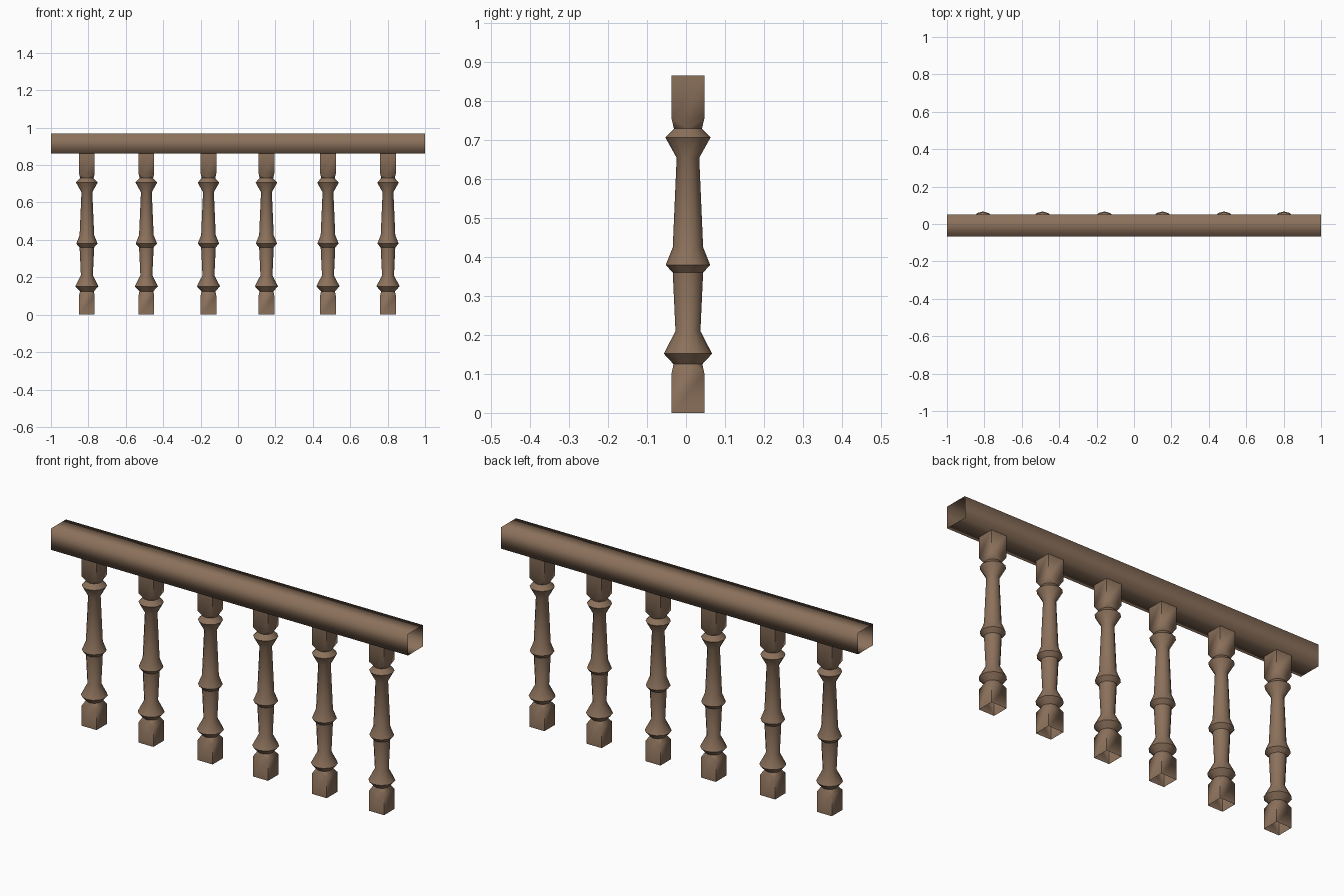
import bpy, bmesh, math

if "Cube" in bpy.data.objects:
    bpy.data.objects.remove(bpy.data.objects["Cube"])

wood = bpy.data.materials.new("brown wood")
wood.diffuse_color = (0.26, 0.165, 0.105, 1)
wood.use_nodes = True
wood.node_tree.nodes["Principled BSDF"].inputs["Base Color"].default_value = wood.diffuse_color


def make_object(name, bm, smooth_angle):
    bmesh.ops.recalc_face_normals(bm, faces=bm.faces[:])
    me = bpy.data.meshes.new(name)
    bm.to_mesh(me)
    bm.free()
    me.materials.append(wood)
    ob = bpy.data.objects.new(name, me)
    bpy.context.collection.objects.link(ob)
    bpy.ops.object.select_all(action='DESELECT')
    ob.select_set(True)
    bpy.context.view_layer.objects.active = ob
    bpy.ops.object.shade_smooth_by_angle(angle=math.radians(smooth_angle))
    return ob


def ring(bm, cx, cy, r, z, n, turn=0.0):
    return [bm.verts.new((cx + r * math.cos(turn + 2 * math.pi * i / n),
                          cy + r * math.sin(turn + 2 * math.pi * i / n), z))
            for i in range(n)]


def bridge(bm, a, b):
    n = len(a)
    for i in range(n):
        j = (i + 1) % n
        bm.faces.new((a[i], a[j], b[j], b[i]))


def square_to_round(bm, sq, rd):
    # corner fans plus one pointed triangle on each flat side
    q = len(rd) // 4
    n = len(rd)
    for k in range(4):
        for i in range(q):
            bm.faces.new((sq[k], rd[k * q + i], rd[(k * q + i + 1) % n]))
        bm.faces.new((sq[k], sq[(k + 1) % 4], rd[((k + 1) * q) % n]))


# turned part of the baluster: (radius, height)
PROFILE = [(0.037, 0.125), (0.062, 0.152), (0.032, 0.21), (0.039, 0.36),
           (0.057, 0.38), (0.039, 0.425), (0.029, 0.655), (0.058, 0.707),
           (0.036, 0.73)]
SIDES = 12
CY = 0.005
HALF_DIAG = 0.042 * math.sqrt(2)


def baluster(index, x):
    bm = bmesh.new()
    sq = [ring(bm, x, CY, HALF_DIAG, z, 4, math.pi / 4)
          for z in (0, 0.102, 0.755, 0.866)]
    rings = [ring(bm, x, CY, r, z, SIDES) for r, z in PROFILE]
    bridge(bm, sq[0], sq[1])                 # square foot, open below
    square_to_round(bm, sq[1], rings[0])
    for a, b in zip(rings, rings[1:]):
        bridge(bm, a, b)
    square_to_round(bm, sq[2], rings[-1])
    bridge(bm, sq[2], sq[3])                 # square head
    make_object(f"baluster_{index}", bm, 35)


for i, x in enumerate((-0.808, -0.49, -0.158, 0.152, 0.481, 0.802)):
    baluster(i + 1, x)

# handrail: hollow rectangular tube with open ends, softly shaded
bm = bmesh.new()
section = [(-0.068, 0.862), (0.052, 0.862), (0.052, 0.97), (-0.068, 0.97)]
ends = [[bm.verts.new((x, y, z)) for y, z in section] for x in (-1, 1)]
bridge(bm, ends[0], ends[1])
make_object("handrail", bm, 120)
